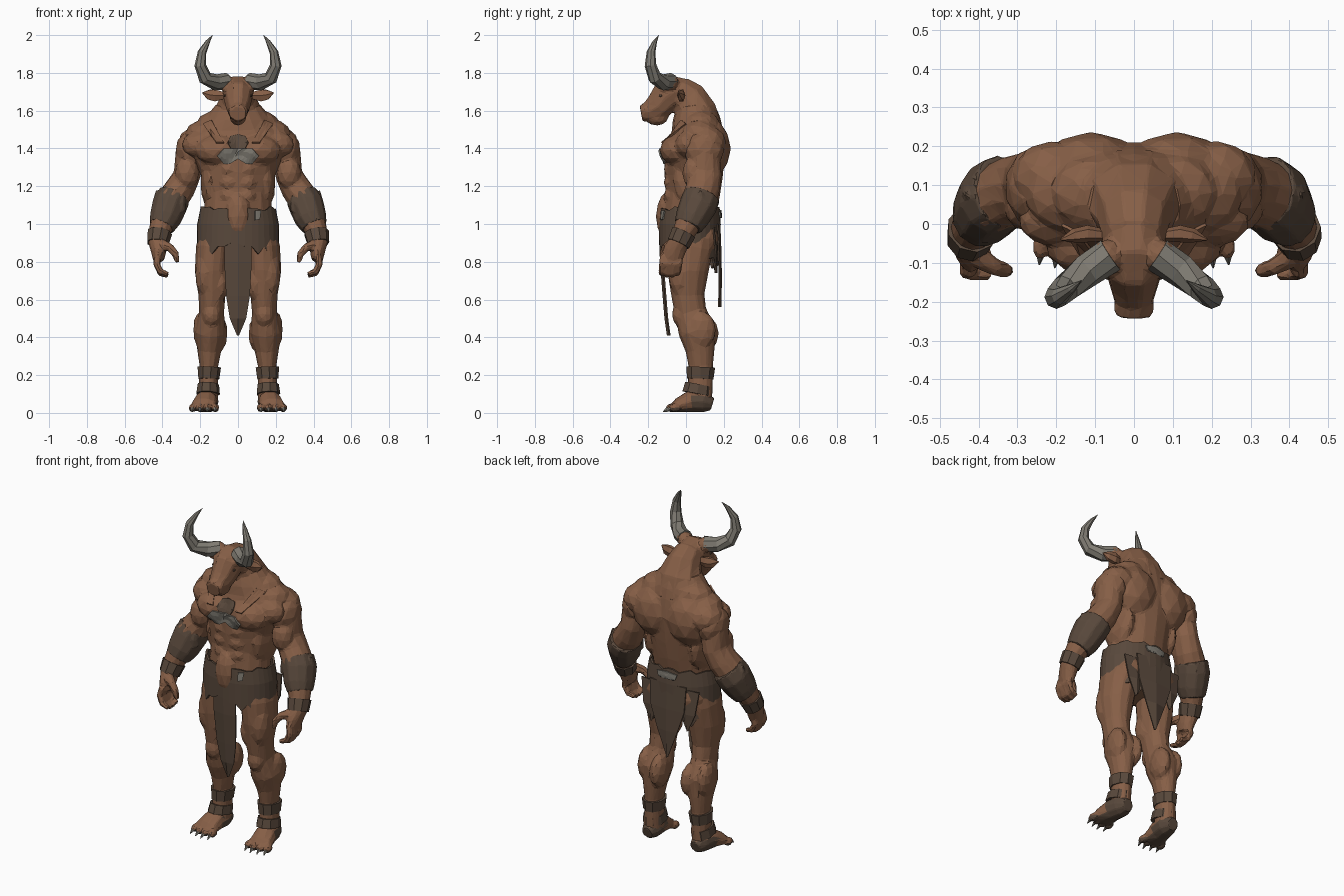
import bpy, bmesh, math, random
from mathutils import Vector, Matrix

random.seed(4)
scene = bpy.context.scene
if "Cube" in bpy.data.objects:
    bpy.data.objects.remove(bpy.data.objects["Cube"], do_unlink=True)


def material(name, rgb):
    mat = bpy.data.materials.new(name)
    mat.use_nodes = True
    mat.diffuse_color = (*rgb, 1)
    mat.node_tree.nodes["Principled BSDF"].inputs["Base Color"].default_value = (*rgb, 1)
    return mat


SKIN = material("brown hide", (.24, .114, .062))
LEATHER = material("dark leather", (.1, .066, .045))
BONE = material("grey horn", (.215, .2, .17))


def tube(bm, points, side=1, ref=(1, 0, 0), sides=10):
    """Closed loft through points (x, y, z, radius along ref, other radius)."""
    path = [Vector((side * p[0], p[1], p[2])) for p in points]
    rings = []
    for i, centre in enumerate(path):
        tangent = (path[min(i + 1, len(path) - 1)] - path[max(i - 1, 0)]).normalized()
        u = Vector(ref)
        u = (u - tangent * u.dot(tangent)).normalized()
        v = tangent.cross(u)
        ru, rv = points[i][3], points[i][-1]
        angles = [math.tau * k / sides for k in range(sides)]
        rings.append([bm.verts.new(centre + u * ru * math.cos(a) + v * rv * math.sin(a))
                      for a in angles])
    for low, high in zip(rings, rings[1:]):
        for k in range(sides):
            j = (k + 1) % sides
            bm.faces.new((low[k], low[j], high[j], high[k]))
    bm.faces.new(rings[0])
    bm.faces.new(rings[-1])


def muscle(bm, centre, radii, side=1):
    place = Matrix.Translation((side * centre[0], centre[1], centre[2]))
    bmesh.ops.create_icosphere(bm, subdivisions=2, radius=1,
                               matrix=place @ Matrix.Diagonal((*radii, 1)))


def finish(name, bm, mat, thickness=0):
    bmesh.ops.recalc_face_normals(bm, faces=bm.faces[:])
    mesh = bpy.data.meshes.new(name)
    bm.to_mesh(mesh)
    bm.free()
    mesh.materials.append(mat)
    obj = bpy.data.objects.new(name, mesh)
    scene.collection.objects.link(obj)
    if thickness:
        solid = obj.modifiers.new("thickness", "SOLIDIFY")
        solid.thickness = thickness
        solid.offset = 0
    return obj


def sculpt(name, bm, voxel, ratio, mat=SKIN):
    """Fuse overlapping muscles into one faceted skin."""
    obj = finish(name, bm, mat)
    fuse = obj.modifiers.new("fuse", "REMESH")
    fuse.mode = "VOXEL"
    fuse.voxel_size = voxel
    relax = obj.modifiers.new("relax", "SMOOTH")
    relax.iterations = 3
    facet = obj.modifiers.new("facet", "DECIMATE")
    facet.ratio = ratio
    graph = bpy.context.evaluated_depsgraph_get()
    mesh = bpy.data.meshes.new_from_object(obj.evaluated_get(graph))
    obj.modifiers.clear()
    obj.data = mesh
    mesh.materials.clear()
    mesh.materials.append(mat)
    for face in mesh.polygons:
        face.material_index = 0
        face.use_smooth = False
    return obj


# Torso: core loft plus chest, back, belly and sloping trapezius muscles
bm = bmesh.new()
tube(bm, [(0, .02, .84, .13, .1), (0, .02, .95, .175, .135), (0, .02, 1.06, .18, .14),
          (0, .035, 1.16, .175, .145), (0, .04, 1.26, .195, .155), (0, .045, 1.36, .25, .16),
          (0, .06, 1.43, .27, .15), (0, .06, 1.5, .235, .135), (0, .055, 1.56, .175, .125),
          (0, .05, 1.63, .12, .1)], sides=16)
muscle(bm, (0, -.1, 1.04), (.072, .06, .13))
for s in (1, -1):
    muscle(bm, (.1, -.05, 1.39), (.13, .09, .085), s)
    muscle(bm, (.2, .01, 1.42), (.1, .07, .075), s)
    muscle(bm, (.11, .125, 1.4), (.14, .113, .16), s)
    muscle(bm, (.21, .115, 1.43), (.11, .1, .09), s)
    muscle(bm, (.1, .08, 1.53), (.12, .1, .075), s)
    muscle(bm, (.17, .075, 1.48), (.11, .1, .075), s)
    muscle(bm, (.15, .05, 1.23), (.05, .12, .15), s)
    for level in range(3):
        muscle(bm, (.045, -.085, 1.15 + .07 * level), (.05, .033, .042), s)
sculpt("torso", bm, .01, .06)

# Head with neck, muzzle, jaw and brows
bm = bmesh.new()
tube(bm, [(0, .07, 1.49, .16, .13), (0, .05, 1.6, .13, .115),
          (0, .01, 1.67, .095, .1), (0, -.04, 1.71, .08, .08)])
tube(bm, [(0, .01, 1.71, .065, .06), (0, -.05, 1.705, .085, .085), (0, -.1, 1.68, .08, .092),
          (0, -.15, 1.62, .065, .075), (0, -.2, 1.592, .05, .057), (0, -.238, 1.585, .047, .044)])
muscle(bm, (0, -.155, 1.57), (.045, .065, .05))
for s in (1, -1):
    muscle(bm, (.055, -.11, 1.715), (.03, .03, .022), s)
    muscle(bm, (.035, -.215, 1.6), (.018, .024, .024), s)
    muscle(bm, (.07, -.085, 1.75), (.045, .045, .045), s)
sculpt("head", bm, .008, .07)

for s, label in ((1, "left"), (-1, "right")):
    # Horn, ear and eye
    bm = bmesh.new()
    tube(bm, [(.06, -.08, 1.755, .045), (.12, -.12, 1.75, .043), (.175, -.165, 1.775, .037),
              (.2, -.188, 1.84, .031), (.19, -.185, 1.91, .023), (.16, -.165, 1.965, .012),
              (.135, -.145, 2, .001)], s, ref=(0, 1, 0), sides=8)
    finish(label + "_horn", bm, BONE)
    bm = bmesh.new()
    tube(bm, [(.06, -.03, 1.68, .014, .016), (.12, -.025, 1.68, .022, .036),
              (.155, -.03, 1.685, .018, .03), (.188, -.04, 1.695, .003)], s,
         ref=(0, 1, 0), sides=6)
    finish(label + "_ear", bm, SKIN)
    bm = bmesh.new()
    muscle(bm, (.069, -.135, 1.68), (.005, .009, .007), s)
    finish(label + "_eye", bm, LEATHER)

    # Arm with shoulder, forearm and curled hand
    bm = bmesh.new()
    muscle(bm, (.248, .095, 1.39), (.085, .108, .105), s)
    tube(bm, [(.22, .1, 1.42, .08), (.255, .1, 1.36, .08), (.27, .1, 1.26, .072, .09),
              (.305, .09, 1.19, .08, .09), (.355, .065, 1.12, .085, .092),
              (.385, .03, 1.04, .075, .08), (.415, -.01, .96, .058, .06),
              (.425, -.04, .9, .05, .055), (.42, -.065, .85, .04, .06),
              (.42, -.075, .81, .03, .054)], s, sides=12)
    muscle(bm, (.27, .04, 1.27), (.065, .06, .09), s)
    for finger in range(4):
        y = -.033 - .029 * finger
        drop = .01 * (finger in (1, 2))
        tube(bm, [(.42, y, .84, .019), (.432, y - .004, .79, .02),
                  (.41, y - .008, .748 - drop, .018), (.37, y - .012, .735 - drop, .014)],
             s, ref=(0, 1, 0), sides=6)
    tube(bm, [(.4, -.085, .89, .03), (.36, -.11, .875, .024), (.33, -.12, .84, .021),
              (.322, -.12, .795, .013)], s, ref=(0, 1, 0), sides=6)
    sculpt(label + "_arm", bm, .008, .065)

    # Leather bracer with an elbow point, and wrist strap
    bm = bmesh.new()
    tube(bm, [(.335, .085, 1.15, .088, .1), (.362, .065, 1.1, .095, .102),
              (.385, .03, 1.03, .086, .09), (.405, .01, .985, .07, .076)], s, sides=11)
    tube(bm, [(.39, .08, 1.06, .055), (.42, .08, 1.12, .035), (.435, .075, 1.185, .002)],
         s, sides=6)
    tube(bm, [(.3, .02, 1.07, .03), (.3, .01, 1.12, .025), (.285, .005, 1.16, .002)],
         s, sides=5)
    sculpt(label + "_bracer", bm, .008, .1, LEATHER)
    bm = bmesh.new()
    tube(bm, [(.415, -.012, .955, .067, .067), (.426, -.04, .895, .058, .062)], s, sides=9)
    finish(label + "_wrist_strap", bm, LEATHER)

    # Leg with thigh, knee and calf muscles
    bm = bmesh.new()
    tube(bm, [(.105, .03, .99, .09, .12), (.13, .02, .87, .094, .125),
              (.138, .01, .75, .092, .11), (.138, .01, .62, .072, .088),
              (.14, .025, .53, .066, .085), (.148, .06, .43, .085, .1),
              (.152, .075, .33, .064, .077), (.154, .078, .25, .05, .066),
              (.156, .075, .14, .052, .067), (.16, .07, .05, .055, .068)], s, sides=12)
    muscle(bm, (.14, -.03, .52), (.05, .045, .065), s)
    muscle(bm, (.172, -.03, .74), (.056, .065, .13), s)
    muscle(bm, (.09, -.02, .69), (.042, .065, .1), s)
    muscle(bm, (.198, .085, .44), (.04, .075, .1), s)
    muscle(bm, (.1, .1, .42), (.045, .075, .1), s)
    muscle(bm, (.1, .09, .92), (.09, .085, .09), s)
    sculpt(label + "_leg", bm, .01, .06)

    # Foot with four toes, wrapped heel and sole
    bm = bmesh.new()
    tube(bm, [(.16, .14, .045, .035, .035), (.16, .09, .06, .058, .06),
              (.17, .02, .06, .062, .06), (.18, -.04, .04, .07, .04),
              (.18, -.065, .028, .066, .025)], s)
    claws = bmesh.new()
    for toe in range(4):
        x = .12 + .04 * toe
        y = -.075 + .008 * abs(toe - 1)
        muscle(bm, (x, y, .027), (.021, .033, .024), s)
        tube(claws, [(x, y - .01, .032, .016), (x + .004, y - .046, .005, .002)], s, sides=5)
    foot = sculpt(label + "_foot", bm, .007, .1)
    foot.data.materials.append(LEATHER)
    for face in foot.data.polygons:
        c = face.center
        face.material_index = int(c.z < .026 or (c.y > .03 and c.z < .09))
    finish(label + "_toe_claws", claws, BONE)

    # Ankle cuff and the slanted strap below it
    bm = bmesh.new()
    tube(bm, [(.154, .078, .242, .064, .077), (.156, .075, .18, .057, .071)], s, sides=9)
    finish(label + "_ankle_cuff", bm, LEATHER)
    bm = bmesh.new()
    tube(bm, [(.158, .068, .15, .058, .074), (.16, .058, .1, .064, .08)], s, sides=9)
    finish(label + "_ankle_strap", bm, LEATHER)

# Ragged hide skirt, open where the belly bulges
bm = bmesh.new()
count, rows = 36, []
for k in range(count):
    a = math.tau * k / count
    x, y = math.cos(a), math.sin(a)
    hem = .9 - .1 * max(y, 0) - random.choice((0, .02, .06))
    top = 1.07 + random.uniform(0, .025)
    rows.append([bm.verts.new((x * w, .02 + y * d, z)) for w, d, z in
                 ((.195, .152, top), (.21, .158, 1), (.212, .157, hem))])
for k in range(count):
    here, after = rows[k], rows[(k + 1) % count]
    for i in range(2):
        bm.faces.new((here[i], after[i], after[i + 1], here[i + 1]))
finish("hide_skirt", bm, LEATHER, .012)


def flap(name, rows, x, bulge):
    """Hanging cloth from rows of (height, half width, depth)."""
    bm = bmesh.new()
    grid = [[bm.verts.new((x + c * w, y + bulge * (c == 0), z)) for c in (-1, 0, 1)]
            for z, w, y in rows]
    for up, down in zip(grid, grid[1:]):
        for i in range(2):
            bm.faces.new((up[i], up[i + 1], down[i + 1], down[i]))
    finish(name, bm, LEATHER, .008)


# Hanging cloths
flap("front_loincloth", [(.98, .07, -.128), (.8, .072, -.122), (.62, .062, -.108),
                         (.5, .042, -.098), (.41, .003, -.085)], 0, -.012)
flap("back_loincloth", [(1, .12, .168), (.85, .11, .174), (.72, .065, .176),
                        (.56, .003, .174)], 0, .01)
for s, label in ((1, "left"), (-1, "right")):
    flap(label + "_back_rag", [(.98, .07, .145), (.84, .05, .158), (.74, .003, .155)],
         s * .12, .008)


def plate(name, outline, mat, back=False, thickness=.008):
    """Drape a flat outline of (x, z) points over the body."""
    bpy.context.view_layer.update()
    graph = bpy.context.evaluated_depsgraph_get()
    d = -1 if back else 1
    bm = bmesh.new()
    bm.faces.new([bm.verts.new((x, 0, z)) for x, z in outline])
    bmesh.ops.triangulate(bm, faces=bm.faces[:])
    bmesh.ops.subdivide_edges(bm, edges=bm.edges[:], cuts=2, use_grid_fill=True)
    for v in bm.verts:
        hit, spot, *_ = scene.ray_cast(graph, Vector((v.co.x, -d, v.co.z)), Vector((0, d, 0)))
        v.co.y = (spot.y if hit else 0) - d * .006
    finish(name, bm, mat, thickness)


def mirrored(half):
    return half + [(-x, z) for x, z in reversed(half) if x]


# Chest ornament, collar straps and bone trinkets
plate("chest_hide", mirrored([(0, 1.475), (.04, 1.465), (.055, 1.43), (.035, 1.395), (0, 1.38)]),
      LEATHER, thickness=.004)
plate("chest_plate", mirrored([(0, 1.4), (.075, 1.4), (.11, 1.36), (.075, 1.32),
                               (.04, 1.32), (0, 1.345)]), BONE)
for s, label in ((1, "left"), (-1, "right")):
    plate(label + "_collar_strap", [(s * x, z) for x, z in
          ((.075, 1.43), (.115, 1.43), (.185, 1.53), (.14, 1.55))], SKIN)
plate("front_trinket", [(.09, 1.02), (.115, 1.025), (.12, 1.07), (.09, 1.07)], BONE)
plate("back_trinket", mirrored([(0, 1.035), (.055, 1.035), (.065, 1.065), (0, 1.075)]), BONE, True)
